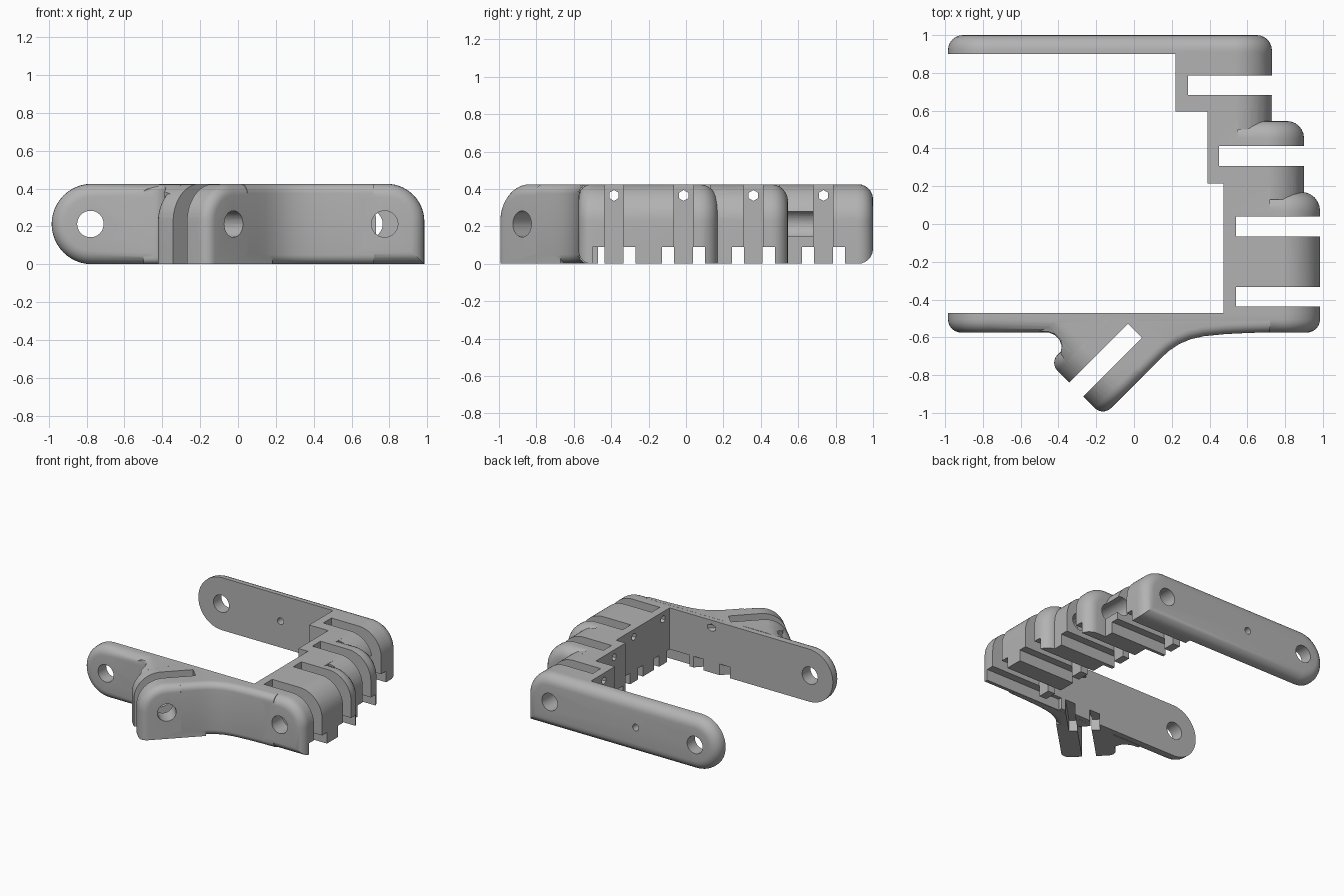
import bpy, bmesh, math
from mathutils import Matrix, Vector

cube = bpy.data.objects.get("Cube")
if cube:
    bpy.data.objects.remove(cube)

H = 0.425            # overall height
MID = H / 2
THUMB = Matrix.Translation((0.005, -0.565, 0)) @ Matrix.Rotation(math.radians(225), 4, 'Z')
WORLD = Matrix.Identity(4)

grey = bpy.data.materials.new("plain grey")
grey.use_nodes = True
grey.diffuse_color = (0.45, 0.45, 0.45, 1)
grey.node_tree.nodes["Principled BSDF"].inputs["Base Color"].default_value = (0.45, 0.45, 0.45, 1)


def arc(cx, cz, r, a0, a1, n=14):
    return [(cx + r * math.cos(math.radians(a0 + (a1 - a0) * i / n)),
             cz + r * math.sin(math.radians(a0 + (a1 - a0) * i / n))) for i in range(n + 1)]


def prism(name, points, depth, frame=WORLD, bevel=0, pick=None):
    """Closed solid: extrude an outline along depth and round the picked edges."""
    bm = bmesh.new()
    shift = Vector(depth)
    near = [bm.verts.new(p) for p in points]
    far = [bm.verts.new(Vector(p) + shift) for p in points]
    bm.faces.new(near)
    bm.faces.new(far[::-1])
    for i in range(len(near)):
        bm.faces.new((near[i], near[i - 1], far[i - 1], far[i]))
    bmesh.ops.recalc_face_normals(bm, faces=bm.faces)
    if bevel:
        edges = [e for e in bm.edges if pick(e.verts[0].co, e.verts[1].co)]
        bmesh.ops.bevel(bm, geom=edges, offset=bevel, segments=6, profile=0.5,
                        affect='EDGES', clamp_overlap=True)
    bm.transform(frame)
    # Level tops and weld so every solid is watertight
    for v in bm.verts:
        v.co.z = round(v.co.z, 5)
    bmesh.ops.remove_doubles(bm, verts=bm.verts, dist=1e-5)
    bmesh.ops.triangulate(bm, faces=bm.faces)
    bmesh.ops.recalc_face_normals(bm, faces=bm.faces)
    mesh = bpy.data.meshes.new(name)
    bm.to_mesh(mesh)
    bm.free()
    mesh.materials.append(grey)
    obj = bpy.data.objects.new(name, mesh)
    bpy.context.collection.objects.link(obj)
    return obj


def box(name, x0, x1, y0, y1, z0=0, z1=H, frame=WORLD):
    pts = [(x0, y0, z0), (x1, y0, z0), (x1, y1, z0), (x0, y1, z0)]
    return prism(name, pts, (0, 0, z1 - z0), frame)


def knuckle(name, x0, x1, y0, y1, bevel=0, faces=(), frame=WORLD, arm=False):
    """Side profile with a rounded top front corner; an arm also has a round far end."""
    prof = [(x1, 0)] + arc(x1 - 0.2, H - 0.2, 0.2, 0, 90)
    prof += arc(x0 + MID, MID, MID, 90, 270, 24) if arm else [(x0, H), (x0, 0)]

    def pick(a, b):
        on_face = any(abs(a.y - f) < 1e-4 and abs(b.y - f) < 1e-4 for f in faces)
        back = abs(a.x - x0) < 1e-4 and abs(b.x - x0) < 1e-4
        base = a.z < 1e-4 and b.z < 1e-4
        return on_face and (arm or not (back or base))
    return prism(name, [(x, y0, z) for x, z in prof], (0, y1 - y0, 0), frame, bevel, pick)


def rod(name, x, z, r, y0, y1, frame=WORLD):
    return prism(name, [(px, y0, pz) for px, pz in arc(x, z, r, 0, 360, 32)[:-1]], (0, y1 - y0, 0), frame)


def combine(target, other, operation):
    """Apply a boolean, falling back to the second solver if nothing changed."""
    bpy.context.view_layer.objects.active = target
    for solver in ('MANIFOLD', 'EXACT'):
        before = len(target.data.vertices)
        mod = target.modifiers.new(operation.lower(), 'BOOLEAN')
        mod.operation = operation
        mod.solver = solver
        mod.object = other
        with bpy.context.temp_override(object=target, active_object=target):
            bpy.ops.object.modifier_apply(modifier=mod.name)
        if len(target.data.vertices) != before:
            break
    bpy.data.objects.remove(other)


def flared_web(name, curve, inside):
    """Plan-shaped web whose curved side has rounded top and bottom edges."""
    def on_curve(a, b):
        hits = [any(math.hypot(p.x - x, p.y - y) < 1e-4 for x, y in curve) for p in (a, b)]
        return all(hits) and abs(a.z - b.z) < 1e-4
    return prism(name, [(x, y, 0) for x, y in curve + inside], (0, 0, H), WORLD, 0.05, on_curve)


# Thumb mount: angled block with webs blending into the front arm
thumb = knuckle("thumb_mount", -0.05, 0.44, -0.2, 0.2, 0.06, (-0.2, 0.2), THUMB)
inner = [(-0.5, -0.568), (-0.455, -0.572), (-0.42, -0.588), (-0.395, -0.612), (-0.383, -0.645), (-0.388, -0.685)]
combine(thumb, flared_web("inner_web", inner, [(-0.36, -0.73), (-0.15, -0.52), (-0.5, -0.52)]), 'UNION')
corner = [(0.7, H + 0.1), (0.24, H + 0.1)] + arc(0.24, H - 0.2, 0.2, 90, 0) + [(0.7, H - 0.2)]
combine(thumb, prism("corner_cutter", [(u, -0.5, z) for u, z in corner], (0, 1, 0), THUMB), 'DIFFERENCE')

outer = [(0.05, -0.803), (0.1, -0.753), (0.145, -0.708), (0.19, -0.668), (0.24, -0.635), (0.3, -0.61),
         (0.37, -0.594), (0.48, -0.583), (0.6, -0.577), (0.72, -0.573)]
combine(thumb, flared_web("outer_web", outer, [(0.72, -0.51), (-0.08, -0.51), (-0.08, -0.67)]), 'UNION')
combine(thumb, box("inside_cutter", -1, 0.8, -0.505, 0.2, -0.1, 0.6), 'DIFFERENCE')

# Arms and stepped finger knuckles
body = knuckle("hand_bracket", -0.985, 0.985, -0.575, -0.47, 0.07, (-0.575,), arm=True)
parts = [
    thumb,
    knuckle("third_knuckle", 0.475, 0.985, -0.5, 0.17, 0.1, (0.17,)),
    box("second_web", 0.475, 0.72, 0.05, 0.2),
    knuckle("second_knuckle_side", 0.475, 0.9, 0.13, 0.23),
    knuckle("second_knuckle", 0.39, 0.9, 0.215, 0.545, 0.09, (0.545,)),
    box("first_web", 0.39, 0.55, 0.42, 0.55),
    knuckle("first_knuckle_side", 0.39, 0.73, 0.5, 0.61),
    knuckle("first_knuckle", 0.22, 0.73, 0.595, 0.91),
    knuckle("back_arm", -0.985, 0.73, 0.9, 1.0, 0.08, (1.0,), arm=True),
]
for part in parts:
    combine(body, part, 'UNION')

# Finger slots, base channels and cord holes
slots = [(-0.385, 0.54, WORLD, 1.2, 0.3), (-0.013, 0.54, WORLD, 1.2, 0.3),
         (0.36, 0.45, WORLD, 1.2, 0.3), (0.735, 0.285, WORLD, 1.2, 0.1), (0, 0, THUMB, 0.6, -0.3)]
for y, x0, frame, x1, back in slots:
    combine(body, box("slot_cutter", x0, x1, y - 0.052, y + 0.052, -0.1, 0.6, frame), 'DIFFERENCE')
    end = 0.06 if frame is THUMB else x1
    for side in (-1, 1):
        lo, hi = sorted((y + side * 0.05, y + side * 0.115))
        combine(body, box("channel_cutter", back, end, lo, hi, -0.1, 0.09, frame), 'DIFFERENCE')
    hexagon = [(back, y + a, b) for a, b in arc(0, 0.365, 0.029, 90, 450, 6)[:-1]]
    combine(body, prism("cord_cutter", hexagon, (x0 + 0.05 - back, 0, 0), frame), 'DIFFERENCE')

# Pivot holes: x, radius, y range, frame
holes = [(-0.78, 0.07, -0.7, -0.4, WORLD), (-0.78, 0.07, 0.8, 1.1, WORLD), (-0.25, 0.027, 0.8, 1.1, WORLD),
         (0.52, 0.07, 0.6, 1.1, WORLD), (0.69, 0.075, 0.2, 0.72, WORLD),
         (0.775, 0.07, -0.7, 0.34, WORLD), (0.24, 0.07, -0.17, 0.3, THUMB)]
for x, r, y0, y1, frame in holes:
    combine(body, rod("pivot_cutter", x, MID, r, y0, y1, frame), 'DIFFERENCE')

# Smooth the rounded faces, keep corners crisp
bpy.ops.object.select_all(action='DESELECT')
body.select_set(True)
bpy.context.view_layer.objects.active = body
bpy.ops.object.shade_smooth_by_angle(angle=math.radians(30))
